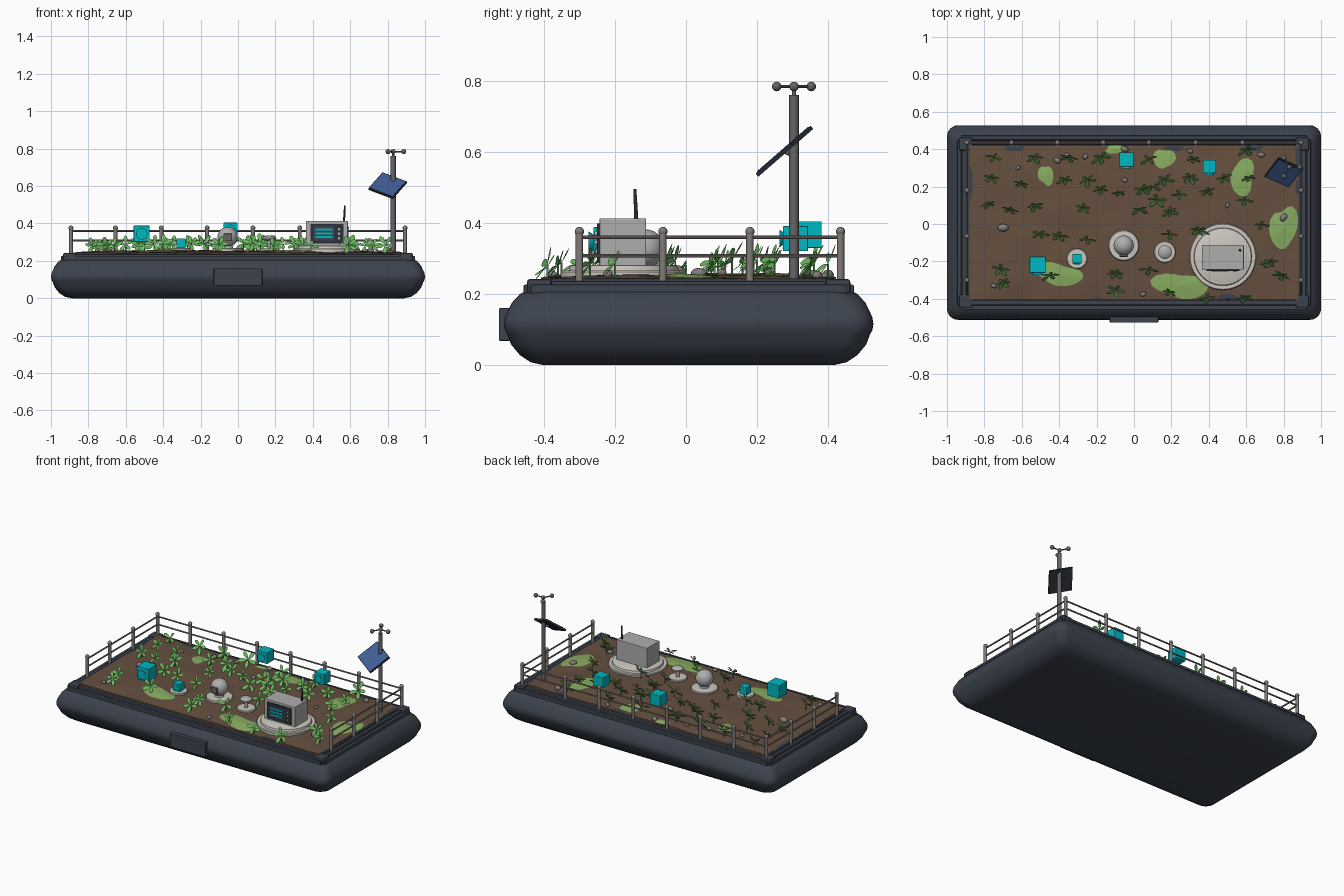
import bpy, bmesh, math, random
from mathutils import Matrix, Vector, noise

if "Cube" in bpy.data.objects:
    bpy.data.objects.remove(bpy.data.objects["Cube"])

random.seed(4)
CY = 0.0075  # hull centre in y


def mat(name, c):
    m = bpy.data.materials.new(name)
    m.diffuse_color = (*c, 1)
    m.use_nodes = True
    m.node_tree.nodes["Principled BSDF"].inputs["Base Color"].default_value = m.diffuse_color
    return m


HULL = mat("hull_slate", (0.045, 0.055, 0.075))
DARK = mat("dark", (0.025, 0.03, 0.04))
SOIL = mat("soil", (0.13, 0.08, 0.05))
MOSS = mat("moss", (0.25, 0.42, 0.12))
LEAF = mat("leaf", (0.14, 0.48, 0.11))
METAL = mat("rail_metal", (0.22, 0.2, 0.19))
STEEL = mat("mast_steel", (0.13, 0.13, 0.14))
CREAM = mat("cream", (0.6, 0.57, 0.52))
GREY = mat("grey", (0.42, 0.42, 0.42))
STONE = mat("stone", (0.22, 0.21, 0.2))
TEAL = mat("teal", (0.0, 0.48, 0.54))
BLUE = mat("panel_blue", (0.05, 0.11, 0.3))


def finish(name, bm, m, smooth=False):
    bmesh.ops.recalc_face_normals(bm, faces=bm.faces)
    return to_object(name, bm, m, smooth)


def to_object(name, bm, m, smooth=False):
    me = bpy.data.meshes.new(name)
    bm.to_mesh(me)
    bm.free()
    ob = bpy.data.objects.new(name, me)
    bpy.context.collection.objects.link(ob)
    me.materials.append(m)
    if smooth:
        bpy.ops.object.select_all(action='DESELECT')
        ob.select_set(True)
        bpy.context.view_layer.objects.active = ob
        bpy.ops.object.shade_smooth_by_angle(angle=math.radians(40))
    return ob


def box(name, lo, hi, m, bevel=0.0, rot=None):
    lo, hi = Vector(lo), Vector(hi)
    bm = bmesh.new()
    M = Matrix.Translation((lo + hi) / 2) @ (rot or Matrix()) @ Matrix.Diagonal((*(hi - lo), 1))
    bmesh.ops.create_cube(bm, size=1, matrix=M)
    if bevel:
        bmesh.ops.bevel(bm, geom=bm.edges[:], offset=bevel, segments=2, profile=0.5, affect='EDGES')
    return finish(name, bm, m)


def rod(name, a, b, r, m, r2=None, seg=12):
    a, b = Vector(a), Vector(b)
    bm = bmesh.new()
    M = Matrix.Translation((a + b) / 2) @ (b - a).to_track_quat('Z', 'Y').to_matrix().to_4x4()
    bmesh.ops.create_cone(bm, cap_ends=True, segments=seg, radius1=r, radius2=r if r2 is None else r2,
                          depth=(b - a).length, matrix=M)
    return finish(name, bm, m, True)


def ball(name, c, r, m, seg=16):
    bm = bmesh.new()
    bmesh.ops.create_uvsphere(bm, u_segments=seg, v_segments=seg // 2 + 2, radius=r, matrix=Matrix.Translation(c))
    return finish(name, bm, m, True)


def lathe(name, x, y, profile, m, seg=40):
    bm = bmesh.new()
    rings = [[bm.verts.new((x + r * math.cos(2 * math.pi * i / seg), y + r * math.sin(2 * math.pi * i / seg), z))
              for i in range(seg)] for r, z in profile]
    skin(bm, rings)
    return finish(name, bm, m, True)


def skin(bm, rings):
    n = len(rings[0])
    for p, q in zip(rings, rings[1:]):
        for i in range(n):
            bm.faces.new((p[i], p[(i + 1) % n], q[(i + 1) % n], q[i]))
    bm.faces.new(rings[0][::-1])
    bm.faces.new(rings[-1])


def rounded_loft(name, profile, rad, m):
    """profile: (half x, half y, z) rings of a rounded rectangle"""
    bm, rings = bmesh.new(), []
    for hx, hy, z in profile:
        ring = []
        for k, (sx, sy) in enumerate(((1, 1), (-1, 1), (-1, -1), (1, -1))):
            for j in range(7):
                a = math.pi / 2 * (k + j / 6)
                ring.append(bm.verts.new((sx * (hx - rad) + rad * math.cos(a),
                                          CY + sy * (hy - rad) + rad * math.sin(a), z)))
        rings.append(ring)
    skin(bm, rings)
    return finish(name, bm, m, True)


# Hull: rounded pontoon with a bulging waist
inset = [(.11, 0), (.075, .008), (.045, .028), (.02, .058), (.01, .085), (.003, .098), (0, .115), (.003, .135),
         (.01, .15), (.022, .175), (.045, .2), (.07, .213), (.1, .218)]
rounded_loft("pontoon_hull", [(1 - i, .52 - i, z) for i, z in inset], 0.06, HULL)
box("front_plate", (-.13, -.527, .068), (.13, -.495, .16), HULL, .004)
for sx in (-1, 1):
    for sy in (-1, 1):
        ob = ball("corner_fender", (0, 0, 0), 1, HULL)
        ob.scale = (.09, .075, .028)
        ob.location = (sx * .905, CY + sy * .442, .118)

# Deck frame: stacked rim boards
for off, w, z in ((.055, .022, .226), (.082, .022, .236), (.11, .03, .243)):
    for s in (-1, 1):
        X, Y = 1 - off, .52 - off
        y0, y1 = sorted((CY + s * Y, CY + s * (Y - w)))
        x0, x1 = sorted((s * X, s * (X - w)))
        box("rim_board_long", (-X + .02, y0, .2), (X - .02, y1, z), HULL, .004)
        box("rim_board_short", (x0, CY - Y + .02, .2), (x1, CY + Y - .02, z), HULL, .004)
for sx in (-1, 1):
    for sy in (-1, 1):
        box("rim_corner", (sx * .9 - .035, CY + sy * .42 - .035, .2), (sx * .9 + .035, CY + sy * .42 + .035, .242),
            HULL, .008)


# Soil bed with gentle bumps
def ground(x, y):
    edge = max(abs(x) / .88, abs(y - CY) / .42)
    return .243 + .012 * (1 - edge ** 4) + .007 * noise.noise((x * 7, y * 7, 1))


bm = bmesh.new()
bmesh.ops.create_grid(bm, x_segments=60, y_segments=30, size=1,
                      matrix=Matrix.Translation((0, CY, 0)) @ Matrix.Diagonal((.88, .415, 1, 1)))
for v in bm.verts:
    v.co.z = ground(v.co.x, v.co.y)
rim = [e for e in bm.edges if e.is_boundary]
ext = bmesh.ops.extrude_edge_only(bm, edges=rim)["geom"]
for v in ext:
    if isinstance(v, bmesh.types.BMVert):
        v.co.z = .21
finish("soil_bed", bm, SOIL, True)

# Moss patches
for x, y, a, b in ((-.47, .26, .035, .06), (.16, .35, .05, .06), (.58, .25, .07, .085), (.8, -.02, .065, .125),
                   (.25, -.33, .13, .075), (-.4, -.27, .11, .065), (-.1, .4, .06, .02)):
    bm = bmesh.new()
    c = bm.verts.new((x, y, ground(x, y) + .007))
    ring = []
    for i in range(20):
        t = math.pi * i / 10
        k = 1 + .22 * math.sin(2 * t + x * 9) + .1 * math.sin(3 * t + y * 20)
        px, py = x + a * k * math.cos(t), y + b * k * math.sin(t)
        ring.append(bm.verts.new((px, py, ground(px, py) + .003)))
    for i in range(20):
        bm.faces.new((c, ring[i], ring[(i + 1) % 20]))
    finish("moss_patch", bm, MOSS)

# Stones
for x, y, r in ((-.7, -.02, .025), (.8, .035, .02), (-.41, .34, .017), (-.05, .235, .014), (.71, -.22, .016),
                (-.26, .36, .014), (.05, -.375, .014), (-.05, .4, .018), (.68, .37, .017), (-.36, .37, .013),
                (.3, .39, .014), (-.62, .3, .012), (.5, .1, .012), (-.75, -.33, .014)):
    bm = bmesh.new()
    bmesh.ops.create_icosphere(bm, subdivisions=2, radius=r, matrix=Matrix.Translation((x, y, ground(x, y) + r * .4))
                               @ Matrix.Rotation(x * 9, 4, 'Z') @ Matrix.Diagonal((1.2, .85, .8, 1)))
    finish("stone", bm, STONE, True)

# Plants: leaf rosettes leaning back and facing the front
spots = [(-.75, .36), (-.76, .25), (-.78, .11), (-.66, .08), (-.53, .36), (-.53, .1), (-.37, .24), (-.25, .24),
         (-.35, .36), (-.27, .09), (-.18, .19), (-.5, -.05), (-.4, -.06), (-.25, -.08), (-.18, .36), (-.08, .17),
         (.05, .19), (.03, .08), (.19, .07), (.16, .24), (.08, .35), (.24, .16), (.3, .25), (.39, .18), (.48, .25),
         (.59, .13), (.61, .25), (.32, .35), (.6, .4), (-.71, -.24), (-.7, -.31), (-.45, -.27), (-.1, -.26),
         (-.1, -.35), (.08, -.24), (.19, -.36), (.39, -.39), (.59, -.39), (.72, -.2), (.79, -.27), (.68, 0),
         (.35, -.03), (.19, -.05), (.1, .2), (.12, .13), (-.6, .22)]
for x, y in spots:
    bm = bmesh.new()
    size = random.uniform(.042, .06)
    n = random.choice((4, 5, 5, 6))
    start = random.uniform(0, 6)
    base = Matrix.Translation((x, y, ground(x, y) + size * .72)) @ Matrix.Rotation(random.uniform(-.35, .35), 4, 'Z') \
        @ Matrix.Rotation(random.uniform(.85, 1.15), 4, 'X')
    for i in range(n):
        M = base @ Matrix.Rotation(start + 2 * math.pi * i / n, 4, 'Z') @ Matrix.Rotation(-.2, 4, 'Y')
        L = size * random.uniform(.8, 1.1)
        pts = [(0, 0), (.3, -.14), (.65, -.22), (.88, -.14), (1, 0), (.88, .14), (.65, .22), (.3, .14)]
        bm.faces.new([bm.verts.new(M @ Vector((u * L, w * L, 0))) for u, w in pts])
    to_object("plant_leaves", bm, LEAF)
    rod("plant_stem", (x, y, ground(x, y) - .01), (x, y, ground(x, y) + size * .72), .003, LEAF, seg=5)

# Guard rail on left, back and right
RX, RY0, RY1 = .893, -.3, .435
posts = [(x, RY1) for x in (-RX, -.655, -.41, -.165, .08, .33, .58, RX)]
posts += [(s * RX, y) for s in (-1, 1) for y in (RY0, -.065, .18)]
for x, y in posts:
    rod("rail_post", (x, y, .22), (x, y, .375), .0105, METAL)
    ball("rail_post_cap", (x, y, .376), .013, METAL, 12)
for z in (.308, .36):
    rod("back_rail", (-RX, RY1, z), (RX, RY1, z), .005, METAL, seg=8)
    for s in (-1, 1):
        rod("side_rail", (s * RX, RY0, z), (s * RX, RY1, z), .005, METAL, seg=8)

# Weather mast with wind cups
mx, my = .83, .304
rod("mast", (mx, my, .24), (mx, my, .76), .0135, STEEL, seg=16)
rod("mast_tip", (mx, my, .76), (mx, my, .785), .006, STEEL)
ball("wind_hub", (mx, my, .784), .013, STEEL)
for k in range(3):
    a = k * math.tau / 3
    p = (mx + .056 * math.cos(a), my + .056 * math.sin(a), .784)
    rod("wind_arm", (mx, my, .784), p, .004, STEEL, seg=8)
    ball("wind_cup", p, .0135, STEEL)

# Solar panel
tilt = Matrix.Rotation(math.radians(41), 4, 'X') @ Matrix.Rotation(math.radians(-30), 4, 'Z')
pc = Vector((.8, .277, .602))
up = tilt.to_3x3() @ Vector((0, 0, 1))
half = Vector((.075, .075, .006))
box("solar_frame", pc - half, pc + half, DARK, 0, tilt)
half = Vector((.07, .07, .002))
box("solar_cells", pc + up * .006 - half, pc + up * .006 + half, BLUE, 0, tilt)
rod("solar_bracket", pc, (mx, my, .59), .007, STEEL)

# Control unit on a stepped round base
bx, by = .475, -.175
lathe("control_base", bx, by, [(.178, .22), (.178, .262), (.174, .266), (.155, .266), (.152, .28), (.148, .282)], CREAM, 56)
box("control_box", (.364, -.243, .278), (.587, -.112, .413), GREY, .003)
box("control_panel", (.388, -.25, .292), (.563, -.24, .398), DARK)
box("control_screen", (.405, -.252, .31), (.515, -.248, .385), HULL)
for z in (.322, .342, .362):
    box("screen_line", (.415, -.255, z), (.505, -.25, z + .01), TEAL)
for z in (.32, .345, .37):
    rod("control_knob", (.54, -.249, z), (.54, -.257, z), .007, GREY)
rod("antenna", (.567, -.14, .41), (.571, -.144, .495), .006, DARK, .0045)

# Camera globe, table sensor and small probe on round bases
lathe("globe_base", -.055, -.115, [(.082, .22), (.082, .264), (.078, .268), (.05, .27)], CREAM)
rod("globe_neck", (-.055, -.115, .265), (-.055, -.115, .3), .03, GREY, .02)
ball("globe", (-.055, -.115, .328), .054, GREY, 28)
box("globe_lens", (-.078, -.176, .305), (-.032, -.15, .345), STEEL, .004)
lathe("table_base", .165, -.15, [(.058, .22), (.058, .262), (.054, .266)], CREAM)
rod("table_post", (.165, -.15, .26), (.165, -.15, .315), .011, GREY)
lathe("table_cap", .165, -.15, [(.02, .308), (.037, .314), (.037, .322), (.025, .332), (.008, .336)], GREY, 28)
lathe("probe_base", -.305, -.185, [(.055, .22), (.055, .264), (.051, .268)], CREAM)


# Teal marker cubes with a round lens in front
for x, y, z, s in ((-.515, -.218, .345, .086), (-.04, .345, .367, .074), (.403, .308, .356, .07),
                   (-.305, -.185, .294, .05)):
    h = s / 2
    box("marker_cube", (x - h, y - h, z - h), (x + h, y + h, z + h), TEAL, s * .03)
    rod("marker_lens", (x, y - h + .002, z), (x, y - h - s * .15, z), s * .24, TEAL, s * .36, 20)
